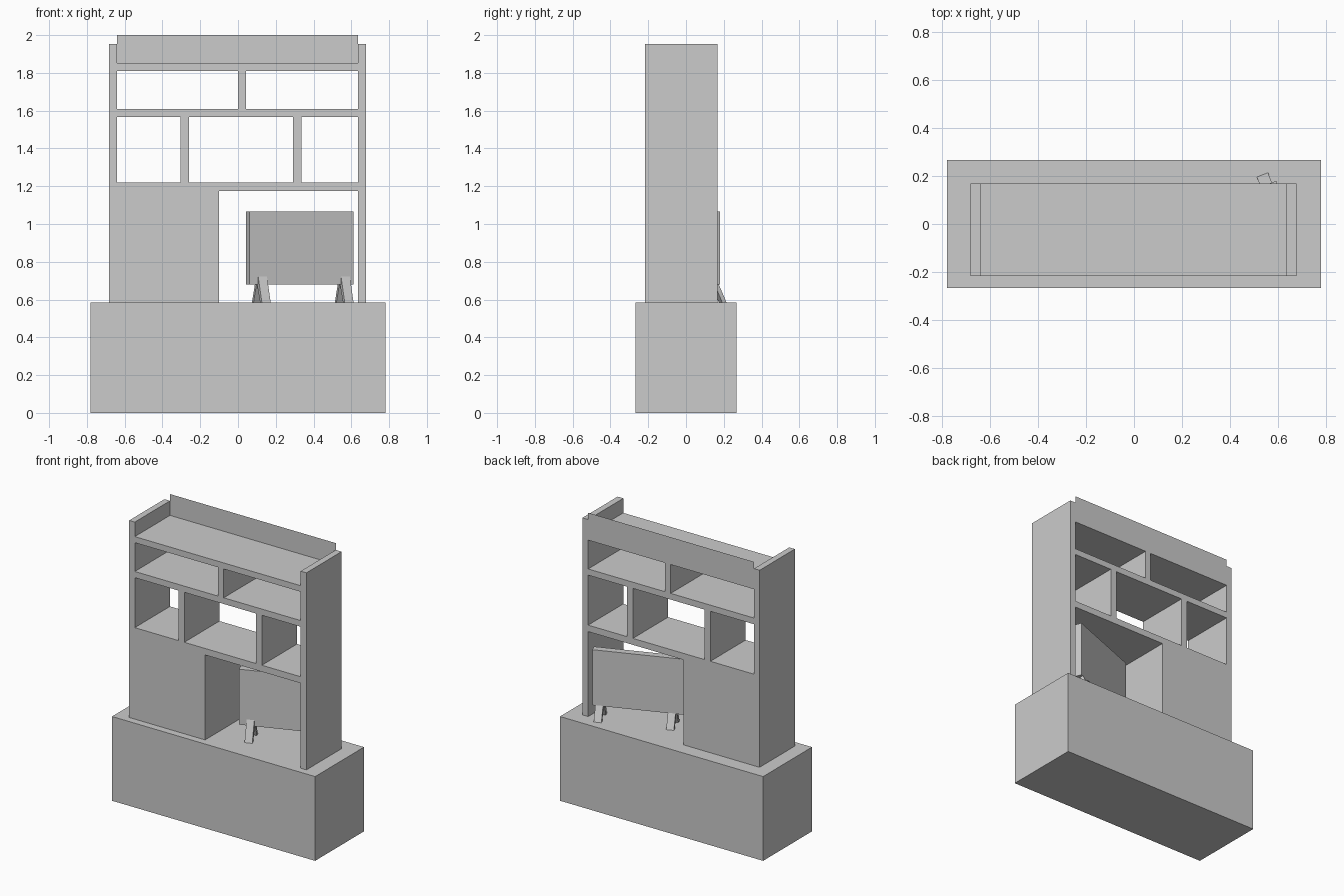
import bpy
from math import radians
from mathutils import Matrix

if "Cube" in bpy.data.objects:
    bpy.data.objects.remove(bpy.data.objects["Cube"])


def mesh_object(name, verts, faces, matrix=None):
    mesh = bpy.data.meshes.new(name)
    mesh.from_pydata(verts, [], faces)
    if matrix:
        mesh.transform(matrix)
    mesh.update()
    obj = bpy.data.objects.new(name, mesh)
    bpy.context.collection.objects.link(obj)
    return obj


def prism(name, profile, x0, x1, matrix=None):
    """Extrude a (y, z) profile (counter-clockwise seen from +x) along x."""
    n = len(profile)
    verts = [(x, y, z) for x in (x0, x1) for y, z in profile]
    faces = [tuple(reversed(range(n))), tuple(range(n, 2 * n))]
    faces += [(i, (i + 1) % n, n + (i + 1) % n, n + i) for i in range(n)]
    return mesh_object(name, verts, faces, matrix)


def box(name, x, y, z, matrix=None):
    profile = [(y[0], z[0]), (y[1], z[0]), (y[1], z[1]), (y[0], z[1])]
    return prism(name, profile, x[0], x[1], matrix)


BASE_TOP = 0.585
DEPTH = (-0.218, 0.168)
LEFT, RIGHT = -0.64, 0.634

# Lower cabinet
box("base_cabinet", (-0.78, 0.78), (-0.268, 0.268), (0, BASE_TOP))

# Upright sides of the hutch
box("side_left", (-0.683, LEFT), DEPTH, (BASE_TOP, 1.953))
box("side_right", (RIGHT, 0.678), DEPTH, (BASE_TOP, 1.953))

# Shelves
for name, z in (("shelf_lower", (1.175, 1.22)),
                ("shelf_middle", (1.567, 1.61)),
                ("shelf_top", (1.81, 1.852))):
    box(name, (LEFT, RIGHT), DEPTH, z)

# Closed cupboard and dividers
box("cupboard", (LEFT, -0.10), DEPTH, (BASE_TOP, 1.175))
box("divider_upper", (0.0, 0.043), DEPTH, (1.61, 1.81))
box("divider_left", (-0.305, -0.26), DEPTH, (1.22, 1.567))
box("divider_right", (0.29, 0.336), DEPTH, (1.22, 1.567))

# Thin back board above the top shelf
yb = DEPTH[1]
mesh_object("top_back_board",
            [(LEFT, yb, 1.852), (RIGHT, yb, 1.852), (RIGHT, yb, 2.0), (LEFT, yb, 2.0)],
            [(0, 1, 2, 3)])

# Turned screen with two inverted-V feet
turn = Matrix.Translation((0.327, 0.052, 0)) @ Matrix.Rotation(radians(21), 4, 'Z')
box("screen_panel", (-0.295, 0.295), (-0.024, 0.024), (0.68, 1.065), turn)
foot = [(-0.078, BASE_TOP), (-0.052, BASE_TOP), (-0.003, 0.69), (0.044, BASE_TOP),
        (0.068, BASE_TOP), (0.016, 0.70), (-0.018, 0.737)]
for name, u in (("screen_foot_left", -0.22), ("screen_foot_right", 0.25)):
    prism(name, foot, u - 0.025, u + 0.025, turn)
